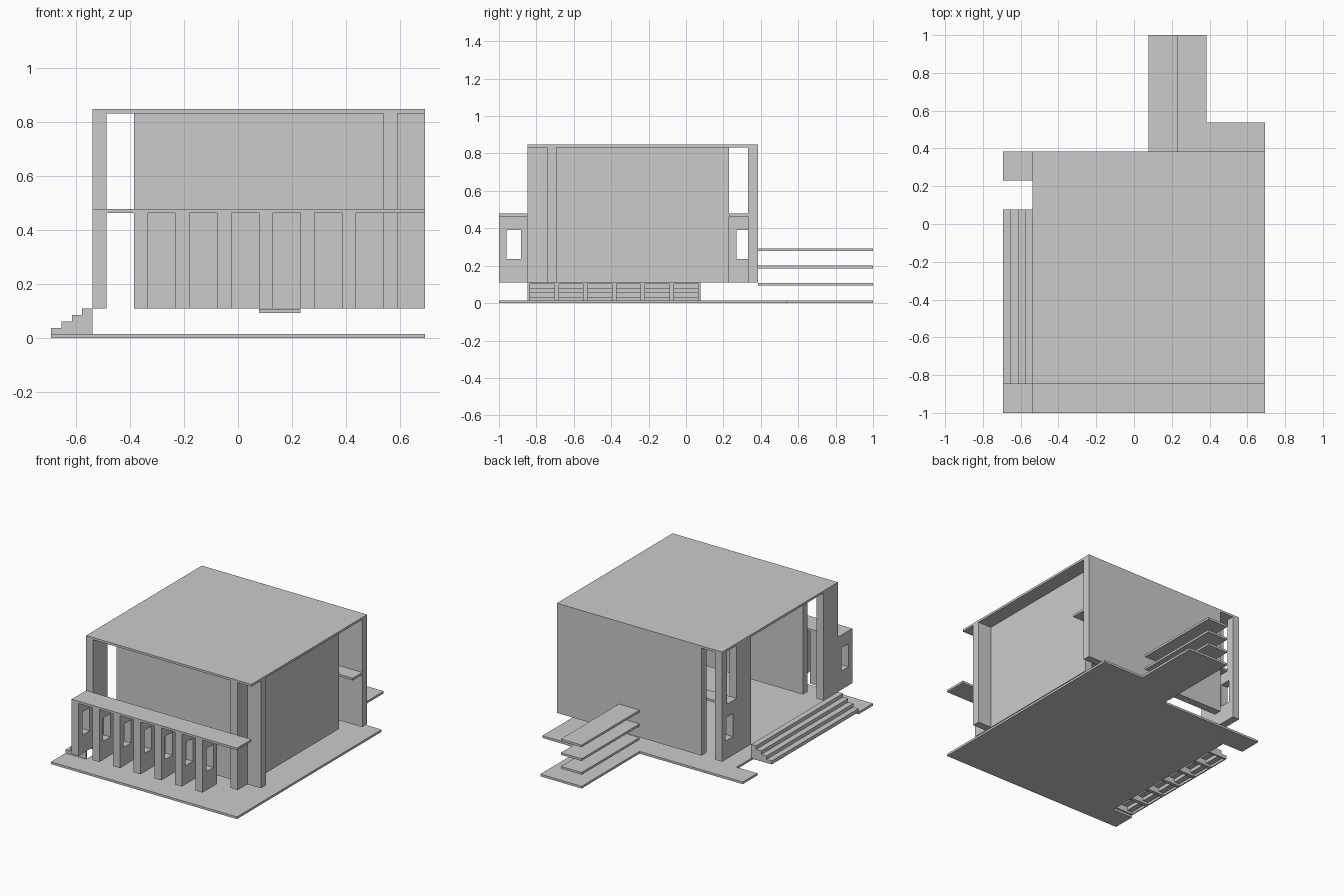
import bpy, bmesh

if "Cube" in bpy.data.objects:
    bpy.data.objects.remove(bpy.data.objects["Cube"])

M = 2 / 13          # plan module
W = 0.052           # wall thickness
T = 0.015           # slab thickness
FLOOR, MID, TOP = 0.11, 0.463, 0.833
X0, X1 = -3.5 * M, 4.5 * M
Y0, Y1 = -5.5 * M, 2.5 * M


def finish(name, bm):
    bmesh.ops.recalc_face_normals(bm, faces=bm.faces)
    me = bpy.data.meshes.new(name)
    bm.to_mesh(me)
    bm.free()
    ob = bpy.data.objects.new(name, me)
    bpy.context.collection.objects.link(ob)
    return ob


def box(name, x, y, z):
    bm = bmesh.new()
    bmesh.ops.create_cube(bm, size=1)
    for v in bm.verts:
        for i, r in enumerate((x, y, z)):
            v.co[i] = r[0] if v.co[i] < 0 else r[1]
    return finish(name, bm)


def prism(name, pts, to3d, offset):
    """Extrude a closed 2D outline along an offset vector."""
    bm = bmesh.new()
    face = bm.faces.new([bm.verts.new(to3d(*p)) for p in pts])
    ext = bmesh.ops.extrude_face_region(bm, geom=[face])
    verts = [g for g in ext["geom"] if isinstance(g, bmesh.types.BMVert)]
    bmesh.ops.translate(bm, verts=verts, vec=offset)
    return finish(name, bm)


def window_fin(name, x, y):
    """Upright panel with a rectangular opening, made of four bars."""
    bars = [((0, 0.04), (FLOOR, MID)), ((M - 0.037, M), (FLOOR, MID)),
            ((0.04, M - 0.037), (FLOOR, 0.235)), ((0.04, M - 0.037), (0.39, MID))]
    bm = bmesh.new()
    ys, zs = [0, 0.04, M - 0.037, M], [FLOOR, 0.235, 0.39, MID]
    grid = [[bm.verts.new((x, y + a, b)) for b in zs] for a in ys]
    faces = [bm.faces.new((grid[i][j], grid[i + 1][j], grid[i + 1][j + 1], grid[i][j + 1]))
             for i in range(3) for j in range(3) if (i, j) != (1, 1)]
    ext = bmesh.ops.extrude_face_region(bm, geom=faces)
    verts = [g for g in ext["geom"] if isinstance(g, bmesh.types.BMVert)]
    bmesh.ops.translate(bm, verts=verts, vec=(W, 0, 0))
    bmesh.ops.dissolve_limit(bm, angle_limit=0.01, verts=bm.verts, edges=bm.edges)
    return finish(name, bm)


# Ground slab: open under the stairs and at the notch beside them
outline = [(-4.5, -6.5), (4.5, -6.5), (4.5, 3.5), (2.5, 3.5), (2.5, 6.5), (0.5, 6.5),
           (0.5, 2.5), (-4.5, 2.5), (-4.5, 1.5), (-3.5, 1.5), (-3.5, -5.5), (-4.5, -5.5)]
prism("ground_slab", outline, lambda a, b: (a * M, b * M, 0), (0, 0, T))

# Roof and the two mid-height ledges
box("roof", (X0, X1), (Y0, Y1), (TOP, TOP + T))
box("front_ledge", (X0, X1), (-1, Y0), (MID, MID + T))
box("rear_ledge", (X0, X1), (1.5 * M, Y1 - W), (MID, MID + T))

# Main walls
H = (FLOOR, TOP)
box("front_wall", (-2.5 * M, X1), (-4.5 * M - W, -4.5 * M), H)
box("rear_wall", (-2.5 * M, X1), (Y1 - W, Y1), H)
box("right_wall", (3.5 * M, 3.5 * M + W), (-4.5 * M, 1.5 * M), H)
box("left_wall", (X0, X0 + W), (0.5 * M, 1.5 * M), H)

# Front pillars and rear corner post
for name, x in (("left_pillar", X0), ("right_pillar", 3.5 * M)):
    box(name, (x, x + W), (Y0, -4.5 * M), H)
box("corner_post", (X0, X0 + W), (Y1 - W, Y1), (MID, TOP))

# Pierced fins along the front, and one at the rear left corner
for i in range(7):
    window_fin(f"front_fin_{i + 1}", X0 + i * M, -1)
window_fin("rear_fin", X0, 1.5 * M)

# Hollow stairs: folded treads and risers carried on cheeks
run, rise, t = M / 4, (FLOOR - T) / 4, 0.008
upper, lower = [], []
for i in range(4):
    x, z = -4.5 * M + i * run, T + i * rise
    upper += [(x, z), (x, z + rise)]
    lower += [(x + t, z if i == 0 else z - t), (x + t, z + rise - t)]
upper.append((X0, FLOOR))
lower.append((X0, FLOOR - t))
side = lambda a, b: (a, Y0, b)
prism("stair_treads", upper + lower[::-1], side, (0, 6 * M, 0))
cheek = upper + [(X0, T)]
for i in range(6):
    for y in (Y0 + i * M, Y0 + (i + 1) * M - 0.012):
        prism(f"stair_cheek_{i + 1}", cheek, lambda a, b: (a, y, b), (0, 0.012, 0))

# Stacked shelves projecting from the rear wall
for i in range(3):
    z = 0.093 + i * 0.0925
    box(f"rear_shelf_{i + 1}", (0.5 * M, 1.5 * M), (Y1, 1), (z, z + T))
